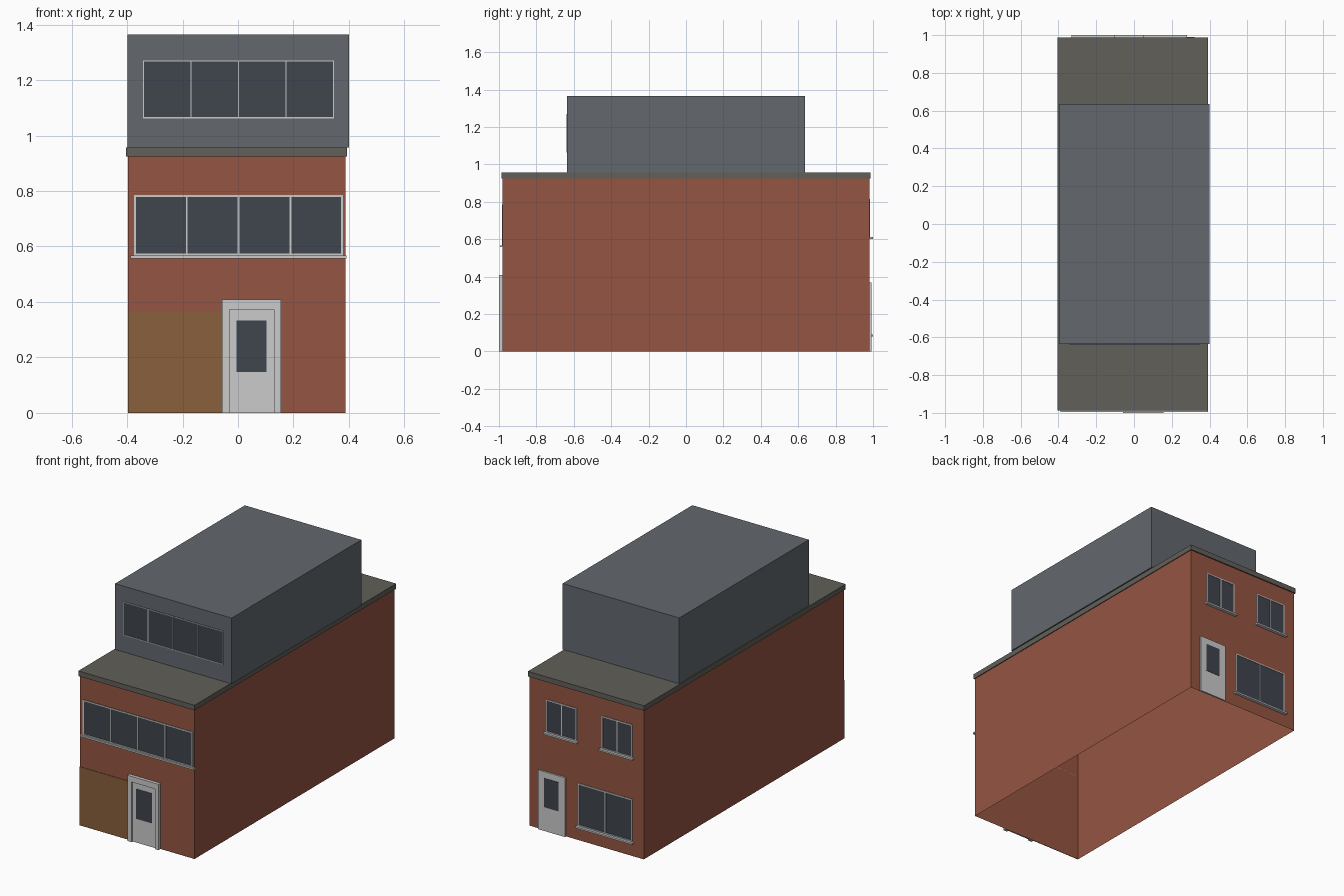
import bpy, bmesh

if "Cube" in bpy.data.objects:
    bpy.data.objects.remove(bpy.data.objects["Cube"])


def material(name, color):
    m = bpy.data.materials.new(name)
    m.diffuse_color = (*color, 1)
    m.use_nodes = True
    m.node_tree.nodes["Principled BSDF"].inputs["Base Color"].default_value = m.diffuse_color
    return m


BRICK = material("brick", (0.30, 0.09, 0.055))
SLATE = material("slate_cladding", (0.125, 0.14, 0.155))
ROOF = material("roof_felt", (0.12, 0.115, 0.10))
GLASS = material("dark_glass", (0.05, 0.06, 0.075))
TIMBER = material("timber", (0.25, 0.115, 0.045))
TRIM = material("pale_trim", (0.55, 0.55, 0.55))


def boxes(name, mat, *ranges):
    """One object from boxes given as (x0, x1, y0, y1, z0, z1)."""
    bm = bmesh.new()
    for x0, x1, y0, y1, z0, z1 in ranges:
        for v in bmesh.ops.create_cube(bm, size=1)["verts"]:
            v.co = (x1 if v.co.x > 0 else x0,
                    y1 if v.co.y > 0 else y0,
                    z1 if v.co.z > 0 else z0)
    me = bpy.data.meshes.new(name)
    bm.to_mesh(me)
    bm.free()
    me.materials.append(mat)
    ob = bpy.data.objects.new(name, me)
    bpy.context.collection.objects.link(ob)
    return ob


def proud(wall, side, depth):
    """Y range standing out from a wall; side is -1 front, 1 back."""
    return sorted((wall, wall + side * depth))


def window(name, wall, side, x0, x1, z0, z1, panes, t=0.007, sill=None):
    g, f = proud(wall, side, 0.002), proud(wall, side, 0.005)
    boxes(name + "_glass", GLASS, (x0, x1, *g, z0, z1))
    bars = [(x0, x1, *f, z0, z0 + t), (x0, x1, *f, z1 - t, z1)]
    for i in range(panes + 1):
        x = x0 + (x1 - x0 - t) * i / panes
        bars.append((x, x + t, *f, z0 + t, z1 - t))
    boxes(name + "_frame", TRIM, *bars)
    if sill:
        over, depth = sill
        boxes(name + "_sill", TRIM,
              (x0 - over, x1 + over, *proud(wall, side, depth), z0 - 0.01, z0))


# Brick shell, open underneath and beneath the roof slab
shell = boxes("brick_walls", BRICK, (-0.397, 0.388, -0.98, 0.98, 0, 0.925))
bm = bmesh.new()
bm.from_mesh(shell.data)
bmesh.ops.delete(bm, geom=[f for f in bm.faces if abs(f.normal.z) > 0.5], context="FACES_ONLY")
bm.to_mesh(shell.data)
bm.free()

# Roof slab and set-back top storey
boxes("roof_slab", ROOF, (-0.404, 0.393, -0.987, 0.987, 0.925, 0.957))
boxes("top_storey", SLATE, (-0.398, 0.401, -0.635, 0.635, 0.957, 1.365))

# Front windows
window("top_storey_window", -0.635, -1, -0.342, 0.346, 1.062, 1.27, 4, t=0.004)
window("front_window", -0.98, -1, -0.375, 0.379, 0.567, 0.785, 4, sill=(0.013, 0.014))

# Front door, surround and timber panel
boxes("timber_panel", TIMBER, (-0.397, -0.058, -0.983, -0.98, 0, 0.363))
boxes("front_door_surround", TRIM,
      (-0.058, -0.03, -1, -0.98, 0, 0.373),
      (0.13, 0.155, -1, -0.98, 0, 0.373),
      (-0.058, 0.155, -1, -0.98, 0.373, 0.408))
boxes("front_door", TRIM, (-0.03, 0.13, -0.988, -0.98, 0, 0.355))
boxes("front_door_head", TRIM, (-0.03, 0.13, -0.992, -0.98, 0.355, 0.373))
boxes("front_door_glass", GLASS, (-0.005, 0.102, -0.99, -0.988, 0.148, 0.333))

# Back door
boxes("back_door", TRIM, (0.135, 0.32, 0.98, 0.991, 0, 0.367))
boxes("back_door_glass", GLASS, (0.18, 0.28, 0.991, 0.993, 0.148, 0.328))

# Back windows
window("back_upper_window_a", 0.98, 1, 0.06, 0.27, 0.612, 0.815, 2, sill=(0.01, 0.02))
window("back_upper_window_b", 0.98, 1, -0.32, -0.11, 0.612, 0.815, 2, sill=(0.01, 0.02))
window("back_lower_window", 0.98, 1, -0.32, 0.05, 0.09, 0.353, 2, sill=(0.01, 0.02))
